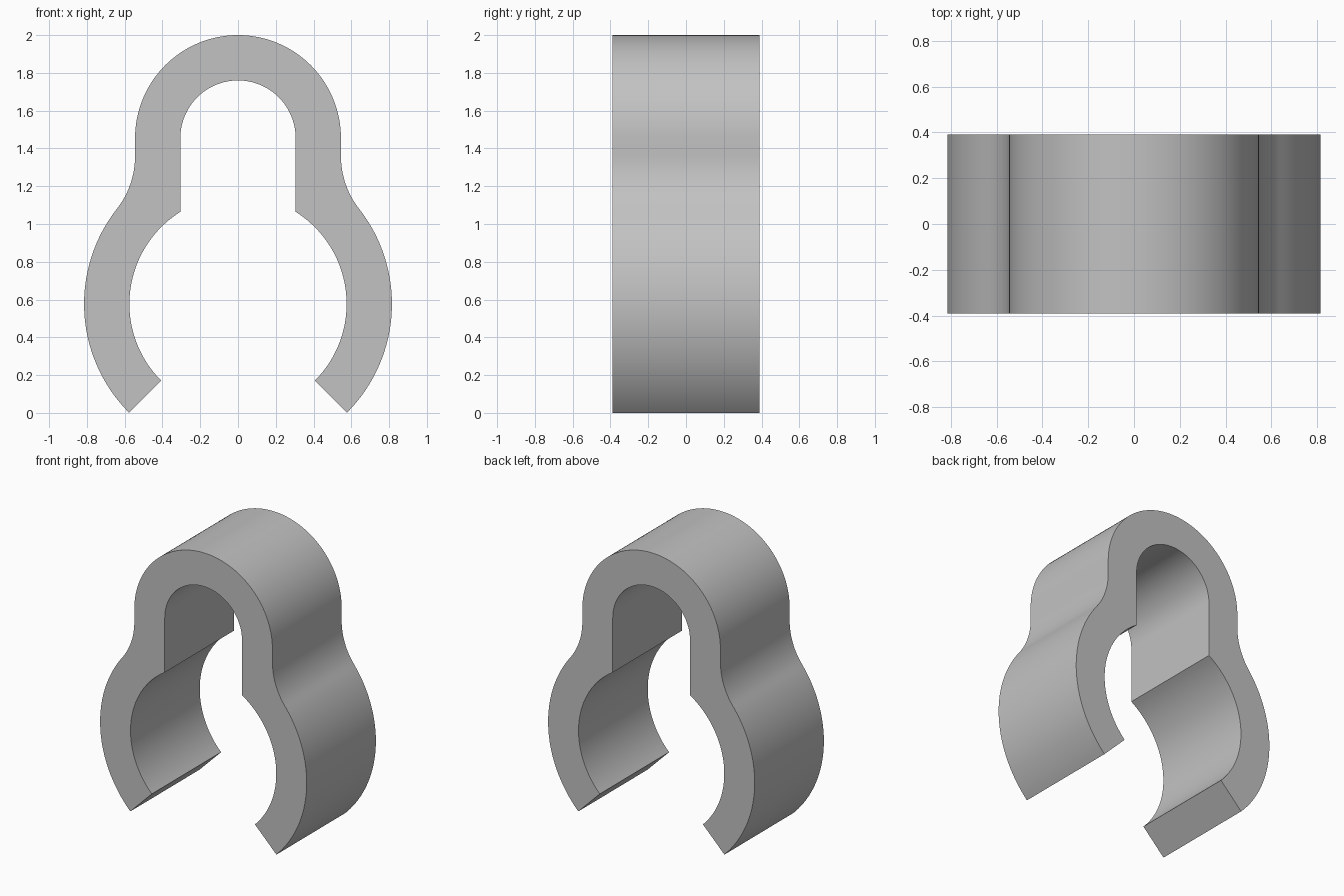
import bpy
import bmesh
from math import atan2, cos, sin, sqrt, radians, pi

cube = bpy.data.objects.get("Cube")
if cube:
    bpy.data.objects.remove(cube, do_unlink=True)

WALL = 0.24        # thickness of the clip wall
HALF_DEPTH = 0.39
LOW_Z, LOW_R = 0.577, 0.815    # outer circle of the open jaw
TOP_R = 0.545                  # outer circle of the closed arch
TOP_Z = 2 - TOP_R
NECK_Z = 1.36                  # where the neck starts to flare


def arc(cx, cz, r, start, end, steps):
    """Points along a circular arc, ends included."""
    return [(cx + r * cos(start + (end - start) * i / steps),
             cz + r * sin(start + (end - start) * i / steps))
            for i in range(steps + 1)]


# Fillet tangent to the straight neck and to the jaw circle
rise = NECK_Z - LOW_Z
fillet = (TOP_R ** 2 + rise ** 2 - LOW_R ** 2) / (2 * (LOW_R - TOP_R))
flare = atan2(rise, TOP_R + fillet)
jaw_end = radians(-45)

# Right half of the outer outline, from jaw tip up to the crown
outer = arc(0, LOW_Z, LOW_R, jaw_end, flare, 40)
outer += arc(TOP_R + fillet, NECK_Z, fillet, pi + flare, pi, 16)[1:]
outer += arc(0, TOP_Z, TOP_R, 0, pi / 2, 32)

# Right half of the inner outline, from crown down to the jaw tip
in_low, in_top = LOW_R - WALL, TOP_R - WALL
corner = atan2(sqrt(in_low ** 2 - in_top ** 2), in_top)
inner = arc(0, TOP_Z, in_top, pi / 2, 0, 32)
inner += arc(0, LOW_Z, in_low, corner, jaw_end, 40)


def mirrored(points):
    return [(-x, z) for x, z in reversed(points)]


# Full closed outline, dropping the doubled crown points
outline = outer + mirrored(outer)[1:] + mirrored(inner)[:-1] + inner

# Extrude the outline through the depth
bm = bmesh.new()
face = bm.faces.new([bm.verts.new((x, -HALF_DEPTH, z)) for x, z in outline])
extruded = bmesh.ops.extrude_face_region(bm, geom=[face], use_keep_orig=True)
moved = [v for v in extruded["geom"] if isinstance(v, bmesh.types.BMVert)]
bmesh.ops.translate(bm, verts=moved, vec=(0, 2 * HALF_DEPTH, 0))
bmesh.ops.recalc_face_normals(bm, faces=bm.faces)
mesh = bpy.data.meshes.new("spring_clip")
bm.to_mesh(mesh)
bm.free()

clip = bpy.data.objects.new("spring_clip", mesh)
bpy.context.collection.objects.link(clip)

# Plain grey
grey = bpy.data.materials.new("light_grey")
grey.use_nodes = True
colour = (0.54, 0.54, 0.54, 1)
grey.diffuse_color = colour
grey.node_tree.nodes["Principled BSDF"].inputs["Base Color"].default_value = colour
mesh.materials.append(grey)

# Smooth curves with sharp rims
bpy.ops.object.select_all(action="DESELECT")
clip.select_set(True)
bpy.context.view_layer.objects.active = clip
bpy.ops.object.shade_smooth_by_angle(angle=radians(30))
